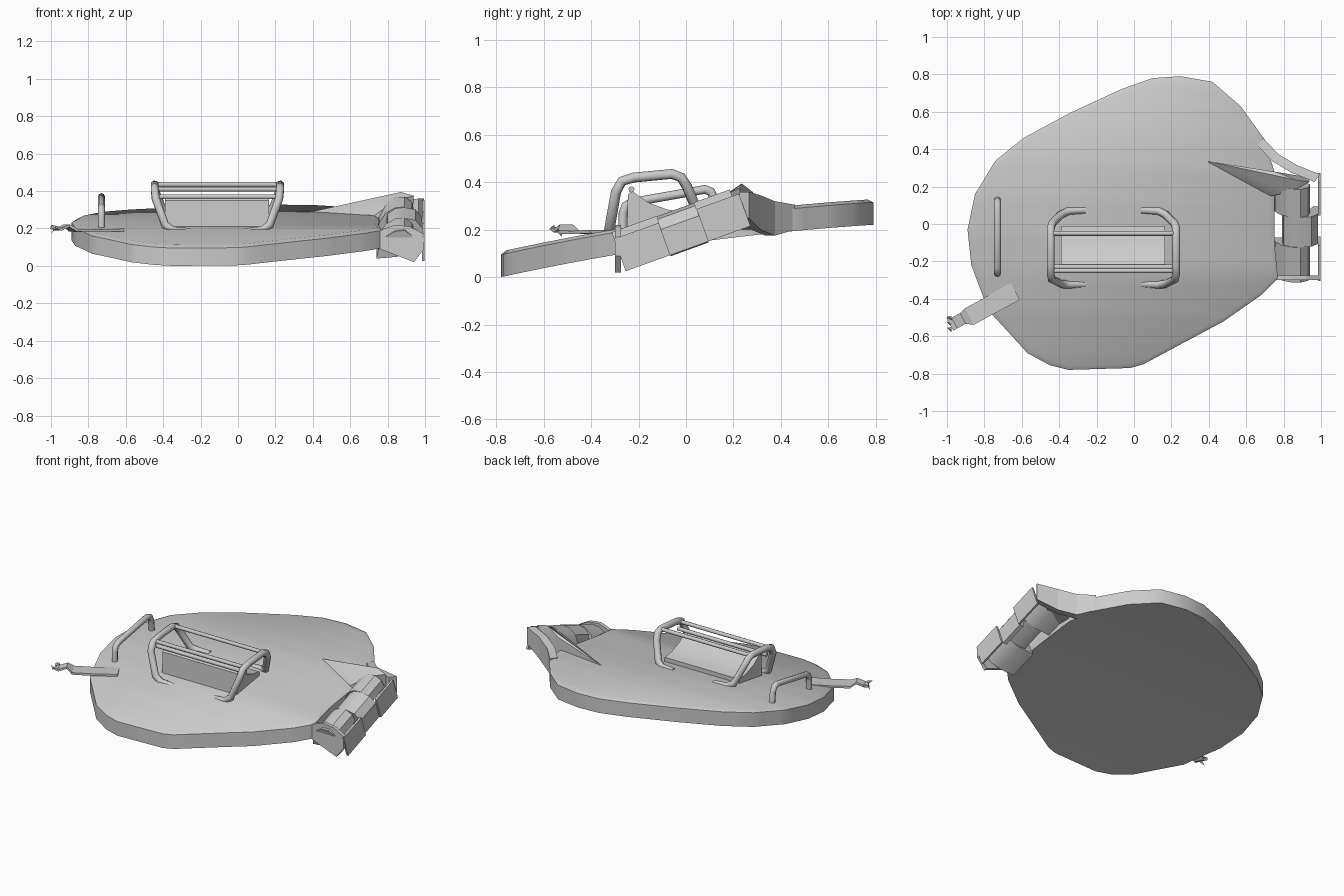
import bpy, bmesh
from mathutils import Vector

if "Cube" in bpy.data.objects:
    bpy.data.objects.remove(bpy.data.objects["Cube"])


def finish(name, bm, smooth=True):
    bmesh.ops.recalc_face_normals(bm, faces=bm.faces)
    me = bpy.data.meshes.new(name)
    bm.to_mesh(me)
    bm.free()
    ob = bpy.data.objects.new(name, me)
    bpy.context.collection.objects.link(ob)
    if smooth:
        bpy.ops.object.select_all(action='DESELECT')
        ob.select_set(True)
        bpy.context.view_layer.objects.active = ob
        bpy.ops.object.shade_smooth_by_angle(angle=0.6)
    return ob


def loft(name, rings, smooth=True):
    """Closed rings of equal size, bridged and capped."""
    bm = bmesh.new()
    vs = [[bm.verts.new(p) for p in r] for r in rings]
    n = len(vs[0])
    for a, b in zip(vs, vs[1:]):
        for i in range(n):
            j = (i + 1) % n
            bm.faces.new((a[i], a[j], b[j], b[i]))
    bm.faces.new(vs[0])
    bm.faces.new(vs[-1])
    return finish(name, bm, smooth)


def tube(name, pts, r):
    cu = bpy.data.curves.new(name, 'CURVE')
    cu.dimensions = '3D'
    cu.bevel_depth = r
    cu.bevel_resolution = 2
    cu.use_fill_caps = True
    sp = cu.splines.new('POLY')
    sp.points.add(len(pts) - 1)
    for p, c in zip(sp.points, pts):
        p.co = (*c, 1)
        p.radius = 1
    ob = bpy.data.objects.new(name, cu)
    bpy.context.collection.objects.link(ob)


def hull(name, pts):
    bm = bmesh.new()
    for p in pts:
        bm.verts.new(p)
    res = bmesh.ops.convex_hull(bm, input=bm.verts)
    bmesh.ops.delete(bm, geom=[v for v in bm.verts if not v.link_faces], context='VERTS')
    finish(name, bm)


# door slab: rounded outline, chamfered top rim, slight bow along y
outline = [(.25, .79), (.10, .78), (-.07, .72), (-.35, .59), (-.59, .46), (-.74, .34),
           (-.85, .16), (-.89, -.03), (-.87, -.22), (-.78, -.46), (-.57, -.69), (-.45, -.755),
           (-.35, -.78), (-.02, -.77), (.05, -.75), (.48, -.52), (.68, -.38), (.77, -.29),
           (.75, -.1), (.75, .28), (.70, .45), (.57, .63), (.42, .76)]


def bow(y):
    return .11 + .141 * y + .05 * (.61 - y * y)


inner = [(x * .97, y * .97) for x, y in outline]
bm = bmesh.new()
rings = [[bm.verts.new((x, y, z)) for x, y in o]
         for o, z in ((outline, -.0), (outline, .095), (inner, .108))]
n = len(outline)
for a, b in zip(rings, rings[1:]):
    for i in range(n):
        bm.faces.new((a[i], a[(i + 1) % n], b[(i + 1) % n], b[i]))
bm.faces.new(rings[0])
bm.faces.new(rings[-1])
for k in range(-7, 8):
    bmesh.ops.bisect_plane(bm, geom=bm.verts[:] + bm.edges[:] + bm.faces[:],
                           plane_co=(0, k * .1, 0), plane_no=(0, 1, 0))
for v in bm.verts:
    v.co.z += bow(v.co.y)
finish("door_slab", bm)

# guard frame: two bent side tubes mirrored about x = -0.11, plus cross bars
side = [(.15, -.32, .18), (.24, -.325, .19), (.28, -.32, .22), (.33, -.295, .36),
        (.335, -.27, .405), (.335, -.22, .42), (.335, -.06, .435), (.335, -.02, .42),
        (.325, .005, .38), (.28, .05, .27), (.24, .07, .25), (.15, .075, .245)]
for s, tag in ((-1, "left"), (1, "right")):
    tube("guard_tube_" + tag, [(-.11 + s * x, y, z) for x, y, z in side], .022)
for i, (y, z) in enumerate(((-.25, .41), (-.05, .435), (-.23, .37))):
    tube("guard_bar_%d" % i, [(-.44, y, z), (.22, y, z)], .013)

# hooded panel under the guard, curved back slope
hood = [(-.25, .18), (-.245, .35), (-.23, .365), (-.16, .315), (-.08, .285), (-.01, .275), (-.01, .22)]
loft("panel_hood", [[(x, y, z) for y, z in hood] for x in (-.39, .165)])

# grab handle on the left
tube("grab_handle", [(-.73, -.265, .19), (-.73, -.265, .27), (-.73, -.255, .30), (-.73, -.23, .315),
                     (-.73, .08, .37), (-.73, .105, .36), (-.73, .12, .33), (-.73, .13, .24)], .019)

# torn strap: thin ribbon with a frayed kinked end
strap = [(-.635, -.36, .192, .052), (-.78, -.44, .188, .05), (-.88, -.495, .19, .05),
         (-.915, -.505, .215, .032), (-.96, -.53, .195, .032), (-.985, -.535, .205, .04)]
side_dir = Vector((-.47, .88, 0))
rings = []
for x, y, z, w in strap:
    c, d, up = Vector((x, y, z)), side_dir * w, Vector((0, 0, .007))
    rings.append([c - d - up, c + d - up, c + d + up, c - d + up])
loft("strap", rings, False)
for i, (dy, dz) in enumerate(((-.03, .02), (0, -.03), (.03, .015))):
    hull("strap_fray_%d" % i, [(-.975, -.535 + dy - .014, .2), (-.975, -.535 + dy + .014, .2),
                               (-.975, -.535 + dy, .215), (-1.0, -.525 + dy, .2 + dz)])

# hinge: pieces are swept along a tilted axis (position t runs with y)
AX = Vector((0, .94, .34))
LIFT = Vector((0, -.34, .94))
ORG = Vector((.87, -.02, .20))


def hp(x, t, h):
    return Vector((x, 0, 0)) + Vector((0, ORG.y, ORG.z)) + AX * t + LIFT * h


arm = [(.74, -.07), (.755, .0), (.79, .055), (.84, .085), (.89, .09), (.93, .06),
       (.942, .01), (.91, -.03), (.85, -.06)]
mid = [(.79, .0), (.80, .05), (.84, .08), (.89, .088), (.95, .075), (.985, .03),
       (.985, -.085), (.96, -.09), (.93, -.02), (.86, -.05), (.80, -.05)]
for name, prof, t0, t1 in (("hinge_knuckle_front", arm, -.28, -.08),
                           ("hinge_knuckle_middle", mid, -.08, .09),
                           ("hinge_knuckle_back", arm, .09, .25)):
    loft(name, [[hp(x, t, h) for x, h in prof] for t in (t0, t1)])

# hinge outer walls
for name, t0, t1 in (("hinge_wall_front", -.28, -.08), ("hinge_wall_back", .09, .28)):
    loft(name, [[hp(x, t, h) for x, h in ((.985, -.085), (.998, -.085), (.998, .06), (.985, .06))]
                for t in (t0, t1)], False)

# front end wall of the hinge
wall = [(.76, .19), (.76, .09), (.94, .02), (.995, .09), (.995, .17), (.92, .21), (.84, .22)]
loft("hinge_end_front", [[(x, y, z) for x, z in wall] for y in (-.30, -.275)], False)

# back fin joining slab edge to hinge
fin = [(.69, .46, .20, .305), (.77, .375, .175, .32), (.87, .315, .20, .345), (.995, .265, .25, .36)]
loft("hinge_fin", [[(x, y, a), (x - .03, y - .04, a), (x - .03, y - .04, b), (x, y, b)]
                   for x, y, a, b in fin], False)

# pointed hinge arm lying on the slab, rising to the back knuckle
hull("hinge_arm_spike", [(.37, .34, .285), (.75, .28, .36), (.73, .15, .27), (.87, .235, .395),
                         (.94, .225, .375), (.84, .17, .35), (.75, .28, .2), (.75, .15, .2),
                         (.93, .25, .25)])
